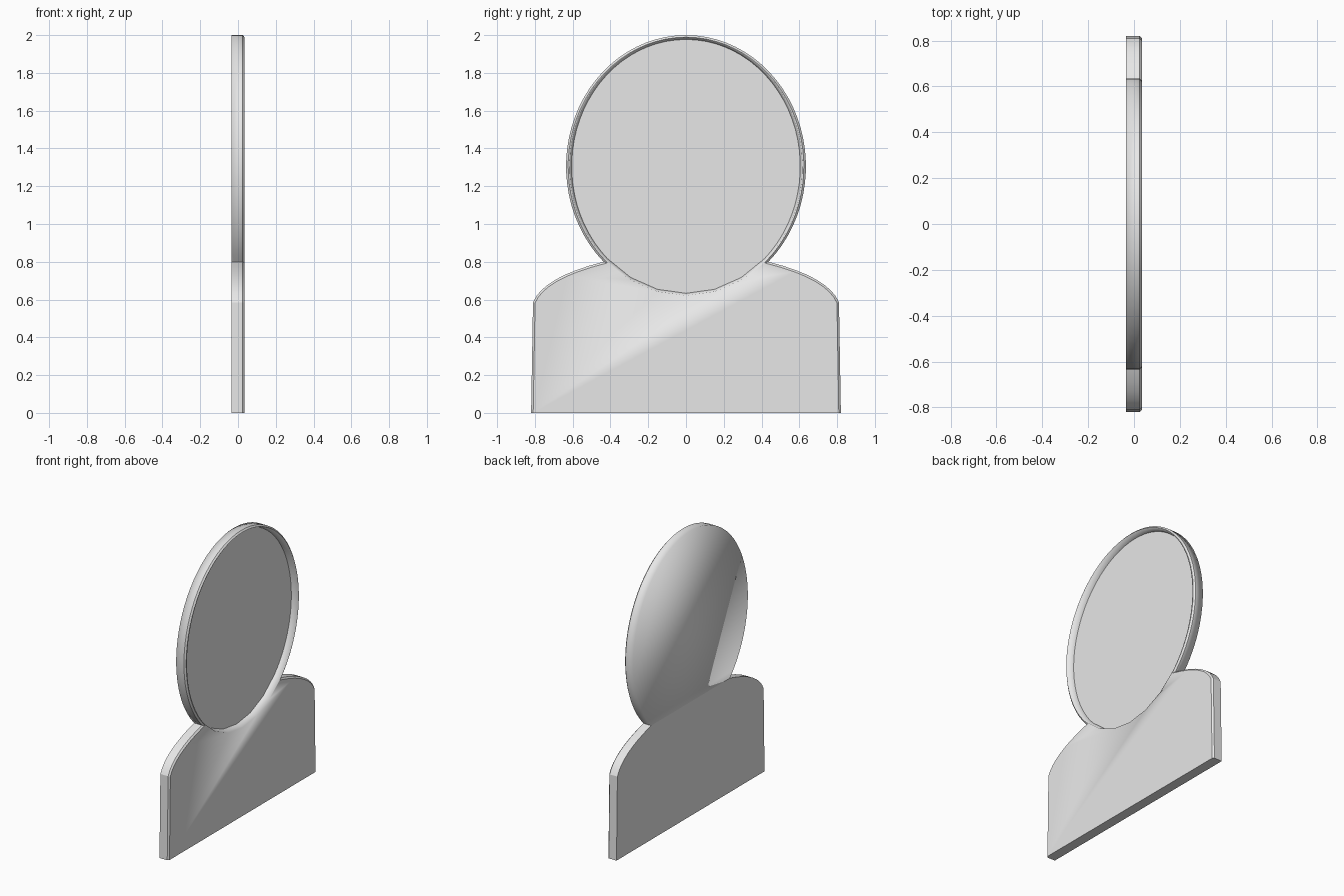
import bpy, bmesh, math
from mathutils import Vector

cube = bpy.data.objects.get("Cube")
if cube:
    bpy.data.objects.remove(cube)

grey = bpy.data.materials.new("plain grey")
grey.use_nodes = True
colour = (0.8, 0.8, 0.8, 1)
grey.diffuse_color = colour
grey.node_tree.nodes["Principled BSDF"].inputs["Base Color"].default_value = colour

BACK, EDGE, FRONT, FLOOR = -0.035, 0.025, 0.035, -0.01
CENTRE, ARC, LOW, SHOULDER = 1.305, 56, 6, 8
NECK = math.asin(-0.505 / 0.695)


def ellipse(t, ry, rz):
    return Vector((ry * math.cos(t), CENTRE + rz * math.sin(t)))


def bezier(a, b, c, t):
    return a * (1 - t) ** 2 + b * 2 * t * (1 - t) + c * t * t


# Outline of the head and shoulders, counter-clockwise in (y, z)
angles = [NECK + (math.pi - 2 * NECK) * i / ARC for i in range(ARC + 1)]
head = [ellipse(t, 0.635, 0.695) for t in angles]
side = [Vector((0.82, 0))]
side += [bezier(Vector((0.81, 0.585)), Vector((0.755, 0.72)), head[0], i / SHOULDER)
         for i in range(SHOULDER)]
outline = side + head + [Vector((-p.x, p.y)) for p in reversed(side)]
first, last = len(side), len(side) + ARC


def inset(points, d):
    """Move the open outline inwards with mitred corners."""
    result = []
    for i, p in enumerate(points):
        normals = []
        for a, b in ((i - 1, i), (i, i + 1)):
            if a >= 0 and b < len(points):
                e = (points[b] - points[a]).normalized()
                normals.append(Vector((-e.y, e.x)))
        n = sum(normals, Vector((0, 0))).normalized()
        result.append(p + n * d / max(n.dot(normals[0]), 0.5))
    result[0].y = result[-1].y = 0
    return result


bm = bmesh.new()


def loop(points, x):
    return [bm.verts.new((x, p.x, p.y)) for p in points]


back = loop(outline, BACK)
edge = loop(outline, EDGE)
front = loop(inset(outline, 0.011), FRONT)

# Oval recess: the upper arc follows the head, the lower arc is coarser
low_angles = [math.pi - NECK + (math.pi + 2 * NECK) * i / LOW for i in range(1, LOW)]
oval = angles + low_angles
lip = loop([ellipse(t, 0.616, 0.684) for t in oval], FRONT)
floor = loop([ellipse(t, 0.605, 0.672) for t in oval], FLOOR)


def strip(a, b, closed=False):
    n = len(a)
    for i in range(n if closed else n - 1):
        j = (i + 1) % n
        bm.faces.new((a[i], a[j], b[j], b[i]))


# Outer side, chamfer, recess wall and rim
strip(back, edge)
strip(edge, front)
strip(lip, floor, True)
strip(front[first:last + 1], lip[:ARC + 1])

# Recess floor, body front, body back, head back and base
bm.faces.new(floor)
bm.faces.new(front[:first + 1] + [lip[0]] + lip[:ARC - 1:-1] + front[last:])
bm.faces.new(list(reversed(back[:first + 1] + back[last:])))
bm.faces.new(list(reversed(back[first:last + 1])))
bm.faces.new((back[0], edge[0], front[0], front[-1], edge[-1], back[-1]))

# Smooth the round parts and keep the corners sharp
bm.normal_update()
for f in bm.faces:
    f.smooth = True
head_back = set(back[first:last + 1])
chamfer, rim, base_floor = set(edge), set(front), set(floor)
corners = {v for ring in (back, edge, front)
           for i in (0, 1, first, last, -2, -1) for v in [ring[i]]}
for e in bm.edges:
    vs = set(e.verts)
    on_ring = any(vs <= s for s in (chamfer, rim, base_floor))
    body_back = vs <= set(back) and not vs <= head_back
    chord = vs == {back[first], back[last]}
    if on_ring or body_back or chord or vs <= corners:
        e.smooth = False

mesh = bpy.data.meshes.new("bust_plate")
bm.to_mesh(mesh)
bm.free()
mesh.materials.append(grey)
plate = bpy.data.objects.new("bust_plate", mesh)
bpy.context.collection.objects.link(plate)
